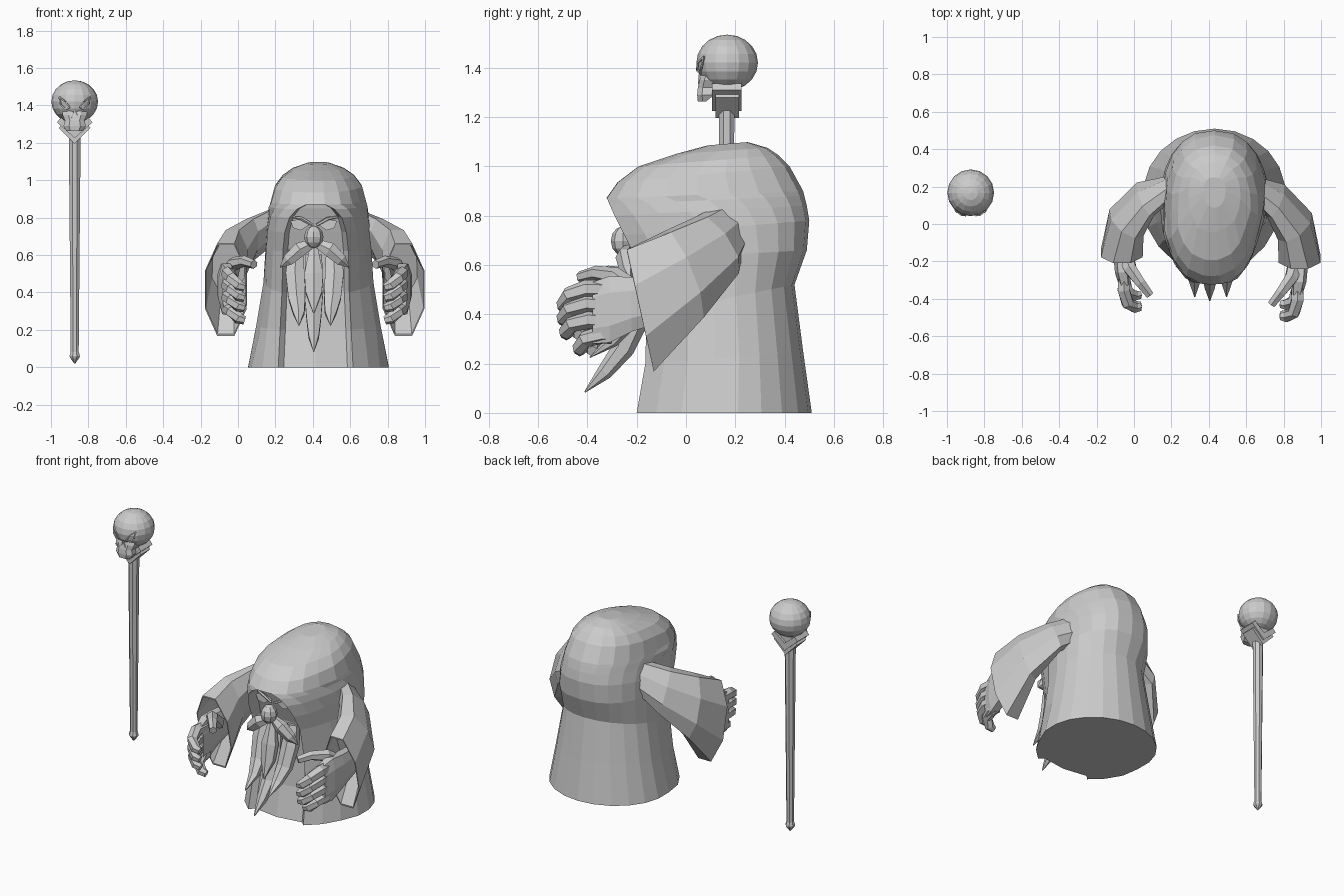
import bpy, bmesh, math
from mathutils import Vector

if "Cube" in bpy.data.objects:
    bpy.data.objects.remove(bpy.data.objects["Cube"])

STONE = bpy.data.materials.new("pale_grey")
STONE.diffuse_color = (0.6, 0.6, 0.6, 1)
STONE.use_nodes = True
STONE.node_tree.nodes["Principled BSDF"].inputs["Base Color"].default_value = STONE.diffuse_color
CX = 0.41          # mirror axis of the robed figure
SX, SY = -0.873, 0.165   # staff axis


def finish(name, bm):
    bmesh.ops.recalc_face_normals(bm, faces=bm.faces)
    me = bpy.data.meshes.new(name)
    bm.to_mesh(me)
    bm.free()
    me.materials.append(STONE)
    ob = bpy.data.objects.new(name, me)
    bpy.context.collection.objects.link(ob)
    return ob


def loft(name, rings):
    """Skin closed rings of equal length and cap both ends."""
    bm = bmesh.new()
    vs = [[bm.verts.new(p) for p in r] for r in rings]
    n = len(vs[0])
    for a, b in zip(vs, vs[1:]):
        for i in range(n):
            j = (i + 1) % n
            bm.faces.new((a[i], a[j], b[j], b[i]))
    bm.faces.new(vs[0][::-1])
    bm.faces.new(vs[-1])
    return finish(name, bm)


def tube(name, path, radii, n=6, squash=1.0, up=(0, 0, 1)):
    """Tapered limb along a path; squash scales the second cross axis."""
    pts = [Vector(p) for p in path]
    rings = []
    for i, p in enumerate(pts):
        d = (pts[min(i + 1, len(pts) - 1)] - pts[max(i - 1, 0)]).normalized()
        u = d.cross(Vector(up)).normalized()
        v = u.cross(d)
        rings.append([p + radii[i] * (u * math.cos(t) + v * squash * math.sin(t))
                      for t in (2 * math.pi * (k + .5) / n for k in range(n))])
    return loft(name, rings)


def ball(name, c, r, seg, rows):
    bm = bmesh.new()
    bmesh.ops.create_uvsphere(bm, u_segments=seg, v_segments=rows, radius=1)
    for v in bm.verts:
        v.co = Vector(c) + Vector(a * b for a, b in zip(v.co, r))
    return finish(name, bm)


def plate(name, pts, y0, y1):
    """Outline in x, z extruded from y0 to y1."""
    return loft(name, [[(x, y, z) for x, z in pts] for y in (y0, y1)])


# hooded robe: front y, front z, back y, back z, half width, opening half width, recess
robe = [(-.20, 0, .51, 0, .38, .20, .03),
        (-.165, .2, .475, .25, .335, .19, .035),
        (-.16, .40, .44, .52, .295, .18, .04),
        (-.20, .62, .49, .66, .285, .175, .055),
        (-.25, .72, .50, .78, .278, .165, .07),
        (-.29, .80, .49, .84, .268, .14, .085),
        (-.31, .845, .48, .88, .262, .10, .09),
        (-.32, .87, .475, .90, .257, .05, .095),
        (-.32, .87, .475, .90, .257, .05, 0),
        (-.275, .935, .42, 1.00, .235, .045, 0),
        (-.19, 1.0, .375, 1.045, .195, .04, 0),
        (-.04, 1.05, .33, 1.075, .14, .03, 0),
        (.09, 1.085, .25, 1.098, .06, .015, 0)]
rings = []
for yf, zf, yb, zb, w, ow, rec in robe:
    p = .8 if zf > .5 else 1             # squarer plan for the hood
    cy = (yf + yb) / 2 + .01
    a0 = math.asin((ow / w) ** (1 / p))
    bf = (cy - yf) / math.cos(a0)
    flat = []
    for k in range(19):
        a = a0 + (2 * math.pi - 2 * a0) * k / 18
        c, s = math.cos(a), math.sin(a)
        flat.append((math.copysign(w * abs(s) ** p, s), cy - (bf if c > 0 else yb - cy) * c))
    for t in (-.85, 0, .85):
        c = math.sqrt(1 - abs(t * ow / w) ** (2 / p))
        bulge = .025 if t == 0 and zf < .5 else 0
        flat.append((t * ow, yf + rec - bulge if rec else cy - bf * c))
    rings.append([(CX + .02 + x - (.015 if y < 0 else 0), y,
                   zf + (zb - zf) * (y - yf) / (yb - yf)) for x, y in flat])
loft("hooded_robe", rings)

# nose and beard centre locks
ball("nose", (CX - .005, -.255, .697), (.052, .05, .06), 8, 6)
tube("beard_tail", [(CX - .005, -.17, .6), (CX - .005, -.19, .42), (CX - .005, -.255, .26),
                    (CX - .005, -.33, .165), (CX - .005, -.41, .085)],
     [.05, .06, .045, .032, .003], 6, 1, (0, 1, 0))
tube("beard_front_lock", [(CX - .005, -.22, .66), (CX - .005, -.245, .5), (CX - .005, -.265, .4),
                          (CX - .005, -.31, .29)], [.02, .058, .05, .003], 6, .6, (0, 1, 0))

for s, side in ((1, "left"), (-1, "right")):
    dy = 0 if s > 0 else .05

    def m(x, y, z, off=0):
        return (CX + s * x, y + off, z)

    # moustache and side locks
    tube(side + "_moustache", [m(.01, -.235, .665), m(.08, -.25, .63), m(.14, -.24, .575),
                               m(.185, -.225, .535)], [.025, .045, .036, .003], 6, .8, (0, 1, 0))
    tube(side + "_outer_lock", [m(.10, -.16, .62), m(.105, -.19, .50), m(.095, -.235, .37),
                                m(.085, -.30, .29), m(.085, -.39, .225)],
         [.045, .058, .052, .035, .003], 6, .75, (0, 1, 0))
    # slanted eye and heavy brow
    eye = [(.022, .762), (.07, .732), (.11, .745), (.125, .782), (.08, .792)]
    plate(side + "_eye", [(CX - .005 + s * x, z) for x, z in eye], -.215, -.15)
    tube(side + "_brow", [m(.01, -.225, .76), m(.07, -.225, .795), m(.13, -.205, .805)],
         [.008, .010, .005], 5)

    # sleeve: top point, bottom point, half width, heading in plan; last two line the cuff
    sec = [((.22, .17, .85), (.22, .21, .66), .06, (1, -.3)),
           ((.345, .06, .795), (.35, .19, .565), .078, (.8, -.6)),
           ((.44, -.08, .735), (.46, .055, .385), .10, (.45, -.9)),
           ((.475, -.24, .665), (.475, -.13, .165), .115, (0, -1)),
           ((.475, -.24, .657), (.475, -.132, .175), .110, (0, -1)),
           ((.455, -.11, .69), (.465, -.01, .39), .092, (.25, -.97))]
    rings = []
    for k, (top, bot, w, h) in enumerate(sec):
        t, b = Vector(top), Vector(bot)
        lat = Vector((-h[1], h[0], 0)).normalized() * w
        rings.append([m(*((t + b) / 2 + lat * cs * 1.05 + (t - b) / 2 * sn * 1.07),
                        min(k, 3) * dy / 5)
                      for cs, sn in ((math.cos(a), math.sin(a)) for a in
                                     (math.pi / 8 + j * math.pi / 4 for j in range(8)))])
    loft(side + "_sleeve", rings)

    # palm
    palm = [(.47, -.06, .46, .04, .08), (.475, -.22, .44, .045, .11),
            (.47, -.31, .42, .042, .135), (.46, -.38, .405, .03, .125)]
    loft(side + "_palm", [[m(x + cs * a, y, z + sn * b, dy) for cs, sn in
                           ((-.6, 1), (.6, 1), (1, .5), (1, -.5), (.6, -1), (-.6, -1),
                            (-1, -.5), (-1, .5))] for x, y, z, a, b in palm])
    # four hooked fingers and thumb
    for k, (z0, z1, yt) in enumerate(((.50, .425, -.505), (.44, .37, -.505),
                                      (.375, .315, -.495), (.315, .25, -.44))):
        tube(f"{side}_finger_{k + 1}",
             [m(.46, -.30, z0, dy), m(.465, yt + .10, z0 + .003, dy),
              m(.445, yt + .03, (z0 + z1) / 2 + .015, dy), m(.405, yt + .008, z1 + .01, dy),
              m(.375, yt + .01, z1, dy)], [.036, .037, .034, .031, .022])
    tube(side + "_thumb", [m(.46, -.20, .48, dy), m(.43, -.29, .555, dy),
                           m(.375, -.365, .567, dy), m(.325, -.43, .55, dy)],
         [.05, .038, .03, .024])

# staff: turned shaft with pointed foot
shaft = [(.003, .02), (.026, .05), (.03, .06), (.025, .078), (.023, .082), (.034, 1.22), (.034, 1.3)]
loft("staff_shaft", [[(SX + r * math.cos(a), SY + r * math.sin(a), z)
                      for a in (k * math.pi / 4 + math.pi / 8 for k in range(8))]
                     for r, z in shaft])
# V-shaped collars under the skull
for name, lo, wide, y0, y1 in (("staff_collar_lower", 1.195, .085, .12, .215),
                               ("staff_collar_upper", 1.225, .095, .105, .225)):
    plate(name, [(SX, lo), (SX + wide, lo + .085), (SX + wide - .022, lo + .11),
                 (SX, lo + .05), (SX - wide + .022, lo + .11), (SX - wide, lo + .085)], y0, y1)
plate("collar_core", [(SX, 1.21), (SX + .06, 1.27), (SX + .04, 1.32), (SX - .04, 1.32),
                      (SX - .06, 1.27)], .125, .21)

# skull
ball("skull_cranium", (SX, SY + .002, 1.42), (.125, .125, .114), 16, 10)
jaw = [(.06, .07, .20, 1.40), (.066, .055, .20, 1.35), (.052, .048, .17, 1.32),
       (.06, .045, .115, 1.29), (.045, .048, .08, 1.262)]
loft("skull_jaw", [[(SX - w, y1, z), (SX - w, y0 + .02, z), (SX - w * .5, y0, z), (SX + w * .5, y0, z),
                    (SX + w, y0 + .02, z), (SX + w, y1, z)] for w, y0, y1, z in jaw])
for s, side in ((1, "left"), (-1, "right")):
    rim = [(.027, 1.39), (.05, 1.378), (.075, 1.405), (.082, 1.445), (.05, 1.42), (.027, 1.39)]
    for k, (a, b) in enumerate(zip(rim, rim[1:])):
        tube(f"skull_{side}_eye_rim_{k + 1}",
             [(SX + s * x, SY - .003 - math.sqrt(.0156 - x * x - (z - 1.42) ** 2 * 1.2), z)
              for x, z in (a, b)], [.005, .005], 4)
    tube(f"skull_{side}_nostril", [(SX + s * .018, .052, 1.335), (SX, .054, 1.37)],
         [.005, .004], 4)
